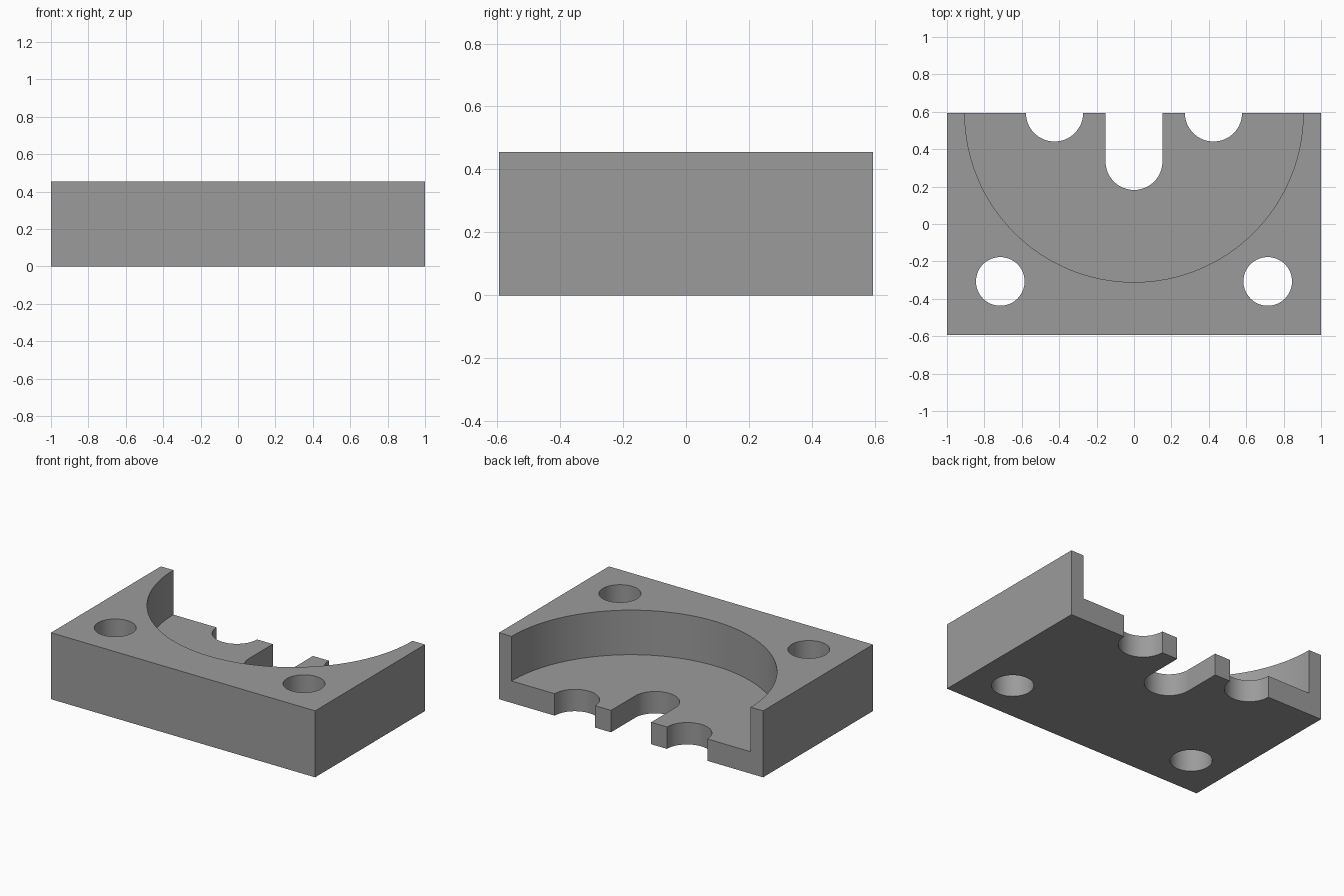
import bpy
import math

if "Cube" in bpy.data.objects:
    bpy.data.objects.remove(bpy.data.objects["Cube"])

WIDTH, DEPTH, HEIGHT = 2.0, 1.188, 0.455
BACK = DEPTH / 2
FLOOR = 0.15

grey = bpy.data.materials.new("grey")
grey.diffuse_color = (0.33, 0.33, 0.33, 1)
grey.use_nodes = True
grey.node_tree.nodes["Principled BSDF"].inputs["Base Color"].default_value = grey.diffuse_color


def box(name, size, centre):
    bpy.ops.mesh.primitive_cube_add(size=1, location=centre)
    obj = bpy.context.object
    obj.name = name
    obj.scale = size
    bpy.ops.object.transform_apply(location=True, rotation=False, scale=True)
    return obj


def cylinder(name, radius, x, y, z0, z1, sides=64):
    bpy.ops.mesh.primitive_cylinder_add(vertices=sides, radius=radius, depth=z1 - z0,
                                        location=(x, y, (z0 + z1) / 2))
    obj = bpy.context.object
    obj.name = name
    return obj


def cut(target, cutter):
    bpy.context.view_layer.objects.active = target
    mod = target.modifiers.new("cut", 'BOOLEAN')
    mod.operation = 'DIFFERENCE'
    mod.solver = 'EXACT'
    mod.object = cutter
    bpy.ops.object.modifier_apply(modifier=mod.name)
    bpy.data.objects.remove(cutter, do_unlink=True)


# Solid block
block = box("housing_block", (WIDTH, DEPTH, HEIGHT), (0, 0, HEIGHT / 2))

# Half-round recess open to the back
cut(block, cylinder("recess_cutter", 0.905, 0, BACK, FLOOR, 1, 128))

# Bolt holes and half-round notches, mirrored left and right
for side in (-1, 1):
    cut(block, cylinder("bolt_hole_cutter", 0.13, side * 0.715, -0.307, -0.2, 1))
    cut(block, cylinder("notch_cutter", 0.153, side * 0.425, BACK, -0.2, 1))

# Central round-ended slot
SLOT_R, SLOT_Y = 0.152, 0.334
cut(block, cylinder("slot_end_cutter", SLOT_R, 0, SLOT_Y, -0.2, 1))
cut(block, box("slot_cutter", (2 * SLOT_R, 0.6, 1.2), (0, SLOT_Y + 0.3, 0.4)))

# Finish: one colour, smooth curved walls with sharp edges
block.data.materials.clear()
block.data.materials.append(grey)
bpy.ops.object.select_all(action='DESELECT')
block.select_set(True)
bpy.context.view_layer.objects.active = block
bpy.ops.object.shade_smooth_by_angle(angle=math.radians(30))
